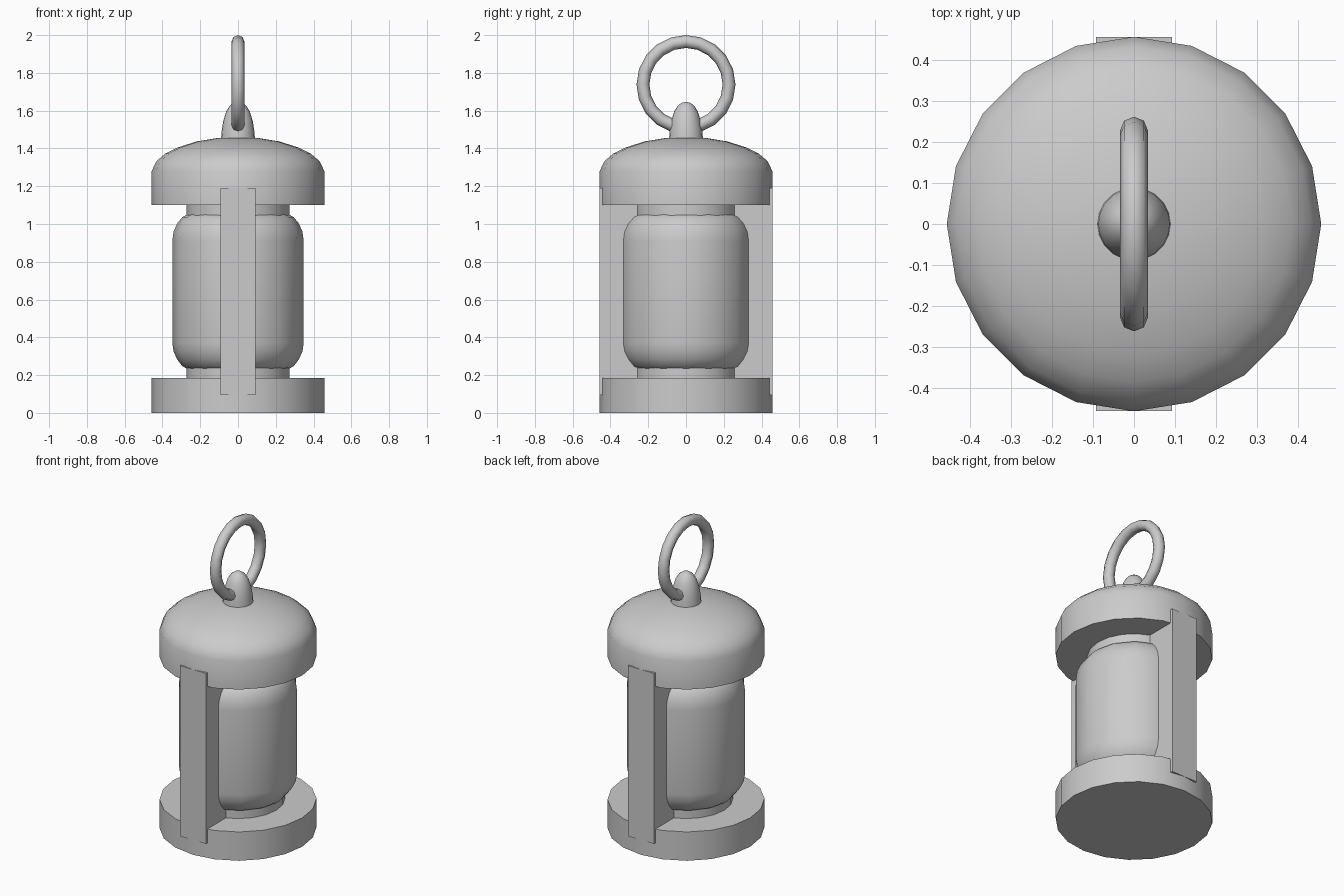
import bpy
import bmesh
from math import cos, sin, pi, radians

if "Cube" in bpy.data.objects:
    bpy.data.objects.remove(bpy.data.objects["Cube"])


def finish(name, bm, angle=40):
    bmesh.ops.remove_doubles(bm, verts=bm.verts, dist=1e-5)
    bmesh.ops.recalc_face_normals(bm, faces=bm.faces)
    mesh = bpy.data.meshes.new(name)
    bm.to_mesh(mesh)
    bm.free()
    obj = bpy.data.objects.new(name, mesh)
    bpy.context.collection.objects.link(obj)
    bpy.ops.object.select_all(action='DESELECT')
    obj.select_set(True)
    bpy.context.view_layer.objects.active = obj
    bpy.ops.object.shade_smooth_by_angle(angle=radians(angle))
    return obj


def lathe(name, profile, sides):
    """Closed turned solid from (radius, z) points, bottom to top."""
    bm = bmesh.new()
    rings = [[bm.verts.new((r * cos(2 * pi * i / sides), r * sin(2 * pi * i / sides), z))
              for i in range(sides)] for r, z in profile]
    for a, b in zip(rings, rings[1:]):
        for i in range(sides):
            j = (i + 1) % sides
            bm.faces.new((a[i], a[j], b[j], b[i]))
    bm.faces.new(rings[0][::-1])
    bm.faces.new(rings[-1])
    return finish(name, bm)


# Base disc
lathe("base", [(0.457, 0), (0.457, 0.185)], 20)

# Necks and rounded glass body
lathe("lower_neck", [(0.273, 0.15), (0.273, 0.26)], 20)
lathe("upper_neck", [(0.273, 1.02), (0.273, 1.13)], 20)
lathe("glass", [(0.262, 0.23), (0.295, 0.247), (0.322, 0.283), (0.341, 0.325), (0.348, 0.37),
                (0.348, 0.91), (0.341, 0.96), (0.322, 1.003), (0.295, 1.036), (0.262, 1.055)], 14)

# Domed cap
lathe("cap", [(0.457, 1.10), (0.457, 1.28), (0.433, 1.332), (0.385, 1.373), (0.32, 1.405),
              (0.22, 1.437), (0.11, 1.455), (0.05, 1.459)], 20)

# Knob holding the ring
lathe("knob", [(0.09, 1.44), (0.087, 1.49), (0.078, 1.545), (0.063, 1.595),
               (0.042, 1.628), (0.02, 1.643), (0.004, 1.646)], 20)

# Frame running front to back, showing as one upright on each side
bm = bmesh.new()
bmesh.ops.create_cube(bm, size=1)
bmesh.ops.scale(bm, vec=(0.185, 0.914, 1.095), verts=bm.verts)
bmesh.ops.translate(bm, vec=(0, 0, 0.6425), verts=bm.verts)
finish("upright_frame", bm)

# Hanging ring in the y-z plane
bpy.ops.mesh.primitive_torus_add(major_segments=20, minor_segments=8, major_radius=0.228,
                                 minor_radius=0.034, location=(0, 0, 1.738),
                                 rotation=(0, pi / 2, 0))
bpy.context.object.name = "hanging_ring"
bpy.ops.object.shade_smooth_by_angle(angle=radians(50))
